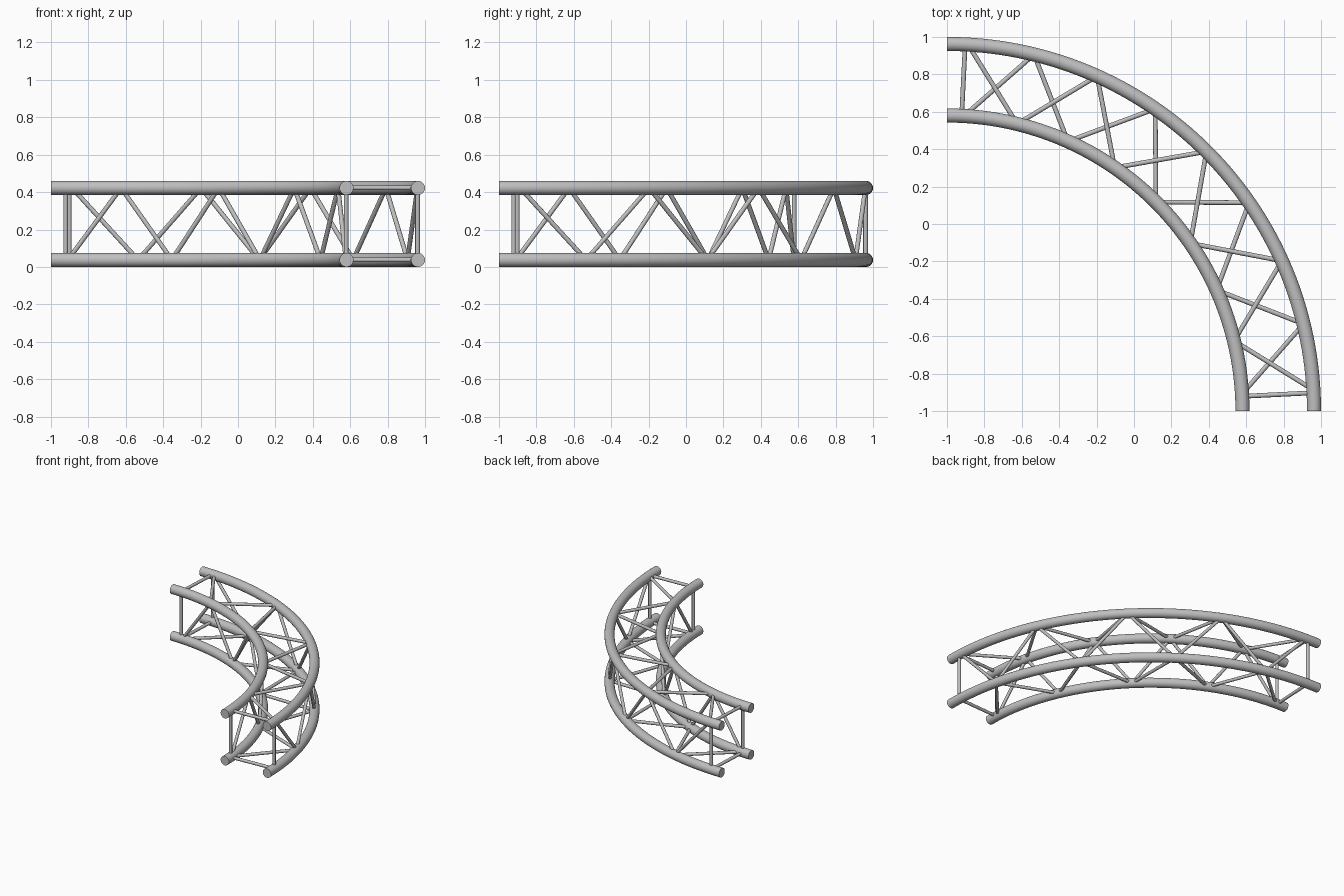
import bpy, bmesh, math
from mathutils import Vector

cube = bpy.data.objects.get("Cube")
if cube:
    bpy.data.objects.remove(cube, do_unlink=True)

TUBE_R, STRUT_R = 0.0375, 0.0125
INNER, OUTER = 1.58, 1.9625          # chord radii about the bend centre
LOW, HIGH = TUBE_R, 0.4225           # chord heights
CENTRE = Vector((-1, -1, 0))
BAYS = 8
MARGIN, END = 3.3, 2.85              # degrees from each cut end

steel = bpy.data.materials.new("brushed_grey")
steel.use_nodes = True
colour = (0.52, 0.52, 0.52, 1)
steel.diffuse_color = colour
bsdf = steel.node_tree.nodes["Principled BSDF"]
bsdf.inputs["Base Color"].default_value = colour


def finish(name, bm):
    bmesh.ops.recalc_face_normals(bm, faces=bm.faces)
    for f in bm.faces:
        f.smooth = len(f.verts) == 4
    mesh = bpy.data.meshes.new(name)
    bm.to_mesh(mesh)
    bm.free()
    mesh.materials.append(steel)
    obj = bpy.data.objects.new(name, mesh)
    bpy.context.collection.objects.link(obj)


def point(radius, degrees, z):
    a = math.radians(degrees)
    return CENTRE + Vector((radius * math.sin(a), radius * math.cos(a), z))


def chord(name, radius, z):
    """Quarter-circle tube with closed ends."""
    bm = bmesh.new()
    ring = []
    for i in range(24):
        a = math.tau * i / 24
        ring.append(bm.verts.new(CENTRE + Vector(
            (radius + TUBE_R * math.cos(a), 0, z + TUBE_R * math.sin(a)))))
    edges = [bm.edges.new((ring[i - 1], ring[i])) for i in range(24)]
    bmesh.ops.spin(bm, geom=ring + edges, cent=CENTRE, axis=(0, 0, 1),
                   angle=math.pi / 2, steps=64)
    bmesh.ops.holes_fill(bm, edges=[e for e in bm.edges if e.is_boundary], sides=0)
    finish(name, bm)


def strut(name, a, b):
    """Straight round bar between two points."""
    bm = bmesh.new()
    d = b - a
    bmesh.ops.create_cone(bm, cap_ends=True, segments=12, radius1=STRUT_R,
                          radius2=STRUT_R, depth=d.length)
    bm.transform(d.to_track_quat('Z', 'Y').to_matrix().to_4x4())
    bmesh.ops.translate(bm, verts=bm.verts, vec=(a + b) / 2)
    finish(name, bm)


# Main chords
for side, radius in (("inner", INNER), ("outer", OUTER)):
    for level, z in (("lower", LOW), ("upper", HIGH)):
        chord(f"{level}_{side}_chord", radius, z)

# Zigzag lacing on each face: (even node, odd node) as radius and height
faces = {
    "top_brace": ((OUTER, HIGH), (INNER, HIGH)),
    "bottom_brace": ((INNER, LOW), (OUTER, LOW)),
    "inner_brace": ((INNER, LOW), (INNER, HIGH)),
    "outer_brace": ((OUTER, HIGH), (OUTER, LOW)),
}
step = (90 - 2 * MARGIN) / BAYS
for name, pair in faces.items():
    nodes = []
    for i in range(BAYS + 1):
        radius, z = pair[i % 2]
        nodes.append(point(radius, MARGIN + i * step, z))
    for i in range(BAYS):
        strut(f"{name}_{i + 1}", nodes[i], nodes[i + 1])

# Square frames near both ends
corners = [(INNER, LOW), (OUTER, LOW), (OUTER, HIGH), (INNER, HIGH)]
for end, angle in (("back", END), ("front", 90 - END)):
    pts = [point(r, angle, z) for r, z in corners]
    for i in range(4):
        strut(f"{end}_frame_bar_{i + 1}", pts[i - 1], pts[i])
